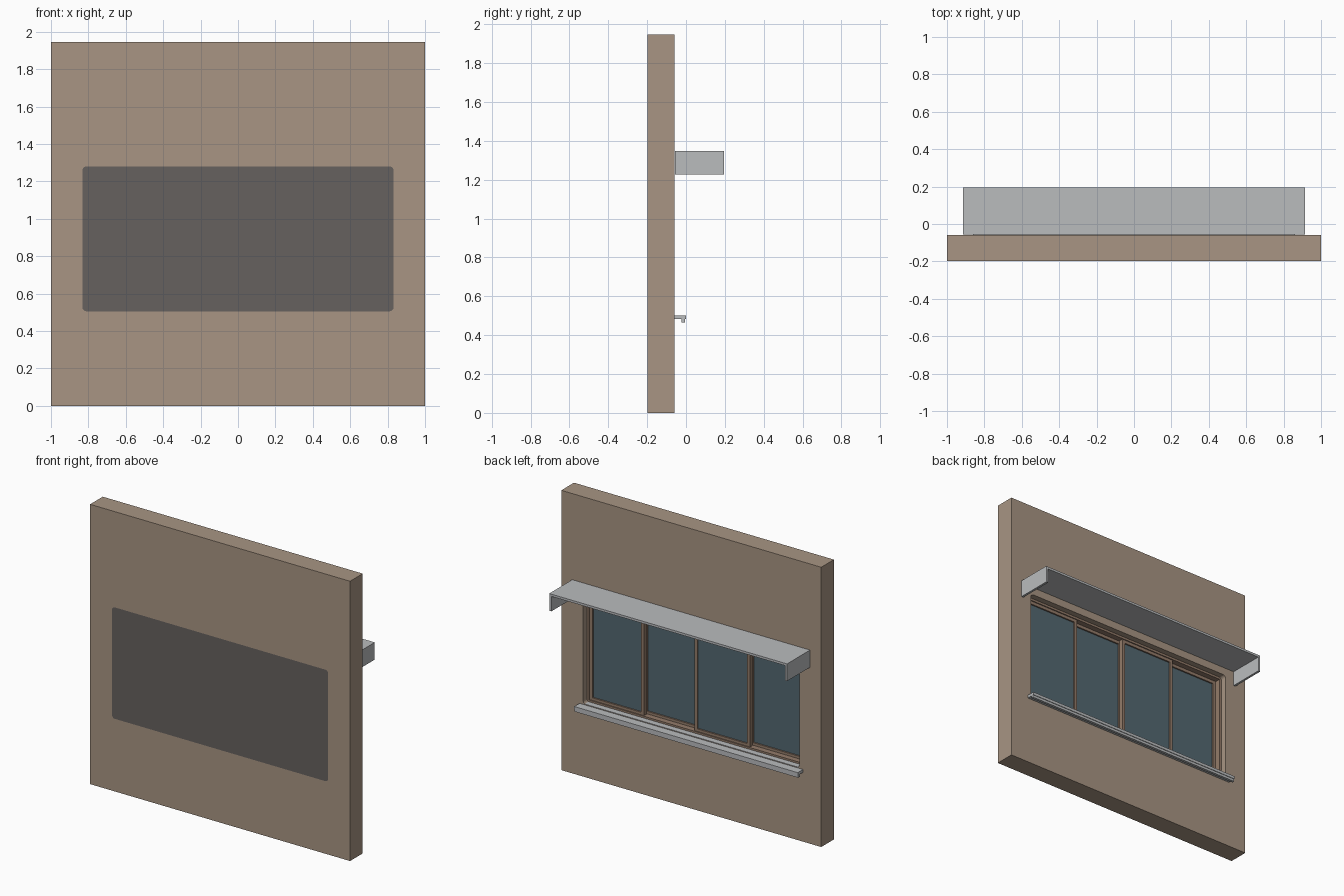
import bpy, bmesh, math
from mathutils import Vector

if "Cube" in bpy.data.objects:
    bpy.data.objects.remove(bpy.data.objects["Cube"])


def material(name, rgb):
    lin = [((c / 255 + 0.055) / 1.055) ** 2.4 for c in rgb] + [1]
    m = bpy.data.materials.new(name)
    m.use_nodes = True
    m.diffuse_color = lin
    m.node_tree.nodes["Principled BSDF"].inputs["Base Color"].default_value = lin
    return m


WALL = material("tan plaster", (168, 149, 131))
FRAME = material("brown frame", (148, 124, 106))
METAL = material("light grey metal", (186, 188, 190))
GLASS = material("blue grey glass", (84, 104, 113))
PANEL = material("dark grey panel", (102, 97, 94))


def finish(name, bm, mat):
    bmesh.ops.recalc_face_normals(bm, faces=bm.faces)
    me = bpy.data.meshes.new(name)
    bm.to_mesh(me)
    bm.free()
    me.materials.append(mat)
    ob = bpy.data.objects.new(name, me)
    bpy.context.collection.objects.link(ob)
    return ob


def boxes(name, mat, *extents):
    """One object from boxes given as (x0, x1, y0, y1, z0, z1)."""
    bm = bmesh.new()
    for x0, x1, y0, y1, z0, z1 in extents:
        vs = bmesh.ops.create_cube(bm, size=1)["verts"]
        for v in vs:
            v.co = Vector(((x0 + x1) / 2 + v.co.x * (x1 - x0),
                           (y0 + y1) / 2 + v.co.y * (y1 - y0),
                           (z0 + z1) / 2 + v.co.z * (z1 - z0)))
    return finish(name, bm, mat)


def slab(name, mat, y0, y1, *loops):
    """Extrude x-z outlines along y; a second outline becomes a hole."""
    bm = bmesh.new()
    edges = []
    for loop in loops:
        vs = [bm.verts.new((x, y0, z)) for x, z in loop]
        edges += [bm.edges.new((vs[i - 1], vs[i])) for i in range(len(vs))]
    bmesh.ops.triangle_fill(bm, edges=edges, use_beauty=True)
    bmesh.ops.dissolve_limit(bm, angle_limit=0.01, verts=bm.verts, edges=bm.edges)
    geom = bmesh.ops.extrude_face_region(bm, geom=bm.faces[:], use_keep_orig=True)["geom"]
    bmesh.ops.translate(bm, vec=(0, y1 - y0, 0),
                        verts=[g for g in geom if isinstance(g, bmesh.types.BMVert)])
    return finish(name, bm, mat)


def rounded(x0, x1, z0, z1, r, steps=4):
    pts = []
    for k, (cx, cz) in enumerate([(x1 - r, z1 - r), (x0 + r, z1 - r),
                                  (x0 + r, z0 + r), (x1 - r, z0 + r)]):
        for i in range(steps + 1):
            a = math.pi / 2 * (k + i / steps)
            pts.append((cx + r * math.cos(a), cz + r * math.sin(a)))
    return pts


def rect_frame(x0, x1, y0, y1, z0, z1, w):
    return [(x0, x0 + w, y0, y1, z0, z1), (x1 - w, x1, y0, y1, z0, z1),
            (x0 + w, x1 - w, y0, y1, z0, z0 + w), (x0 + w, x1 - w, y0, y1, z1 - w, z1)]


# Wall with window opening, closed flush at the front by a dark panel
Y_FRONT, Y_BACK = -0.197, -0.058
HX, Z0, Z1 = 0.832, 0.505, 1.28
opening = rounded(-HX, HX, Z0, Z1, 0.022)
outline = [(-1, 0), (1, 0), (1, 1.946), (-1, 1.946)]
slab("wall", WALL, Y_FRONT, Y_BACK, outline, opening)
slab("front_panel", PANEL, Y_FRONT, Y_FRONT + 0.008, opening)

# Fixed window frame lining the opening
boxes("window_frame", FRAME, *rect_frame(-HX, HX, -0.185, -0.10, Z0, Z1, 0.016))

# Four sliding sashes on two tracks
left, width = HX - 0.016, (HX - 0.016) / 2
for i in range(4):
    x1 = left - i * width + (0.01 if i else 0)
    x0 = left - (i + 1) * width - (0.01 if i < 3 else 0)
    y = -0.135 if i % 2 == 0 else -0.168
    z0, z1 = Z0 + 0.012, Z1 - 0.016
    boxes(f"sash_{i + 1}", FRAME, *rect_frame(x0, x1, y, y + 0.028, z0, z1, 0.022))
    boxes(f"glass_{i + 1}", GLASS,
          (x0 + 0.02, x1 - 0.02, y + 0.010, y + 0.018, z0 + 0.02, z1 - 0.02))

# Sill with stepped drip edge
boxes("sill", METAL,
      (-HX, HX, -0.10, -0.058, 0.49, 0.508),
      (-0.86, 0.86, -0.058, 0.0, 0.482, 0.502),
      (-0.86, 0.86, -0.022, -0.004, 0.465, 0.482))

# Canopy: top plate with two end plates, open below
CX, T = 0.915, 0.016
boxes("canopy", METAL,
      (-CX, CX, -0.056, 0.196, 1.348 - T, 1.348),
      (-CX, -CX + T, -0.056, 0.196, 1.228, 1.348 - T),
      (CX - T, CX, -0.056, 0.196, 1.228, 1.348 - T))
